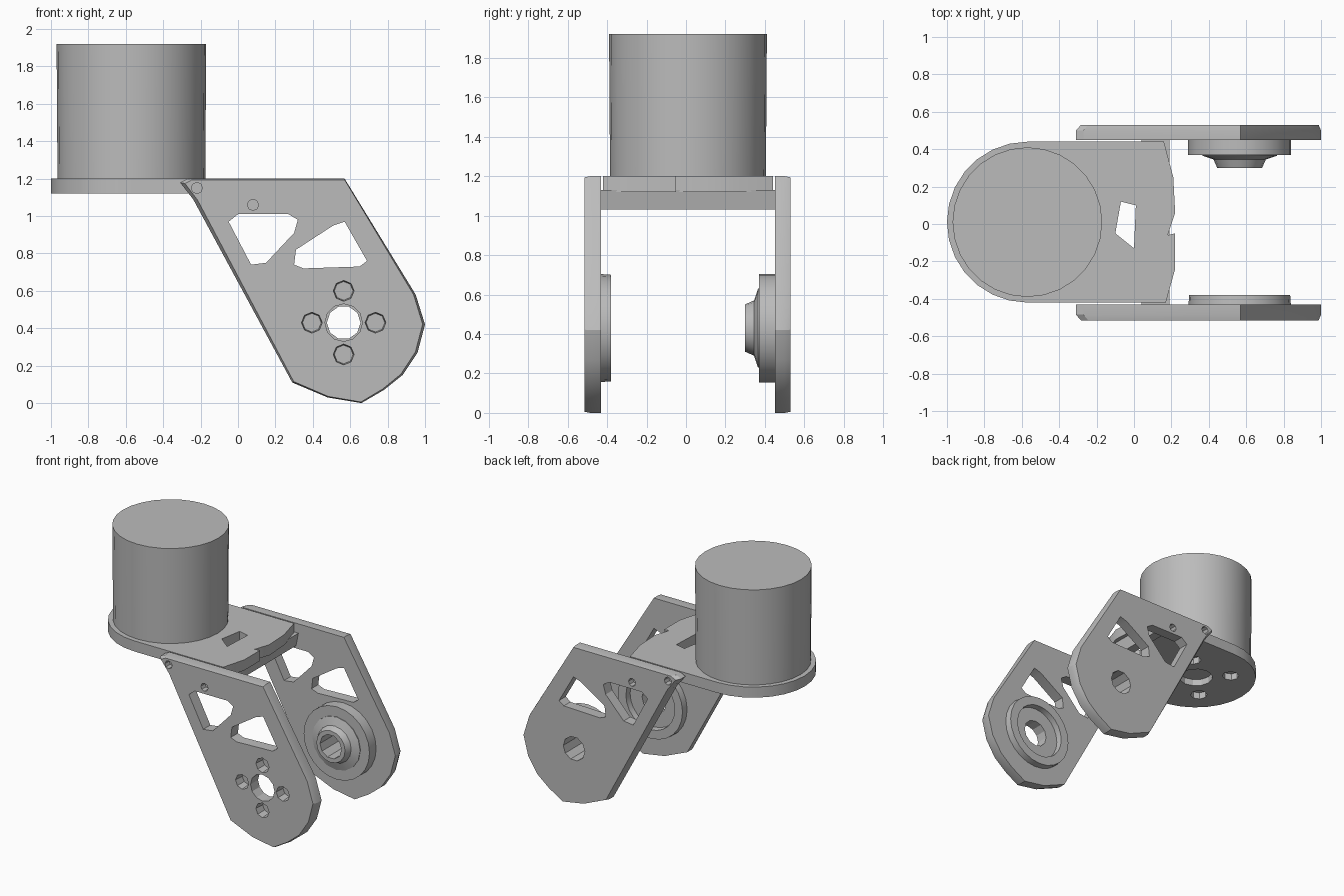
import bpy, bmesh, math
from mathutils import Vector

cube = bpy.data.objects.get("Cube")
if cube:
    bpy.data.objects.remove(cube, do_unlink=True)

grey = bpy.data.materials.new("plain grey")
grey.use_nodes = True
COLOR = (0.5, 0.5, 0.5, 1)
grey.diffuse_color = COLOR
grey.node_tree.nodes["Principled BSDF"].inputs["Base Color"].default_value = COLOR


def loft(name, rings):
    """Skin equal-sized rings of points and cap both ends."""
    bm = bmesh.new()
    loops = [[bm.verts.new(p) for p in ring] for ring in rings]
    n = len(loops[0])
    for low, high in zip(loops, loops[1:]):
        for i in range(n):
            j = (i + 1) % n
            bm.faces.new((low[i], low[j], high[j], high[i]))
    bm.faces.new(loops[0])
    bm.faces.new(loops[-1])
    bmesh.ops.recalc_face_normals(bm, faces=bm.faces)
    mesh = bpy.data.meshes.new(name)
    bm.to_mesh(mesh)
    bm.free()
    mesh.materials.append(grey)
    obj = bpy.data.objects.new(name, mesh)
    bpy.context.collection.objects.link(obj)
    return obj


def place(axis, u, v, d):
    return Vector((u, v, d)) if axis == "z" else Vector((u, d, v))


def prism(name, outline, a, b, axis):
    return loft(name, [[place(axis, u, v, d) for u, v in outline] for d in (a, b)])


def circle(u, v, r, n=24, start=0, sweep=math.tau):
    return [(u + r * math.cos(start + sweep * i / n),
             v + r * math.sin(start + sweep * i / n)) for i in range(n)]


def turned(name, u, v, profile, axis, n=24):
    """Round part from (radius, depth) pairs."""
    return loft(name, [[place(axis, p, q, d) for p, q in circle(u, v, r, n)]
                       for r, d in profile])


def select(obj):
    bpy.ops.object.select_all(action="DESELECT")
    obj.select_set(True)
    bpy.context.view_layer.objects.active = obj


def combine(obj, others, operation="DIFFERENCE"):
    """Apply each helper to the part, then remove the helper."""
    for other in others:
        select(obj)
        mod = obj.modifiers.new("cut", "BOOLEAN")
        mod.operation = operation
        mod.solver = "EXACT"
        mod.object = other
        bpy.ops.object.modifier_apply(modifier=mod.name)
        bpy.data.objects.remove(other, do_unlink=True)


def finish(obj):
    select(obj)
    bpy.ops.object.shade_smooth_by_angle(angle=math.radians(25))


MX, MY = -0.57, 0.01      # motor axis
PX, PZ = 0.565, 0.43      # pivot axis

# Motor can
finish(turned("motor", MX, MY, [(0.395, 1.19), (0.4, 1.92)], "z", 28))

# Mounting plate with rounded end, slot and notched edge
half = circle(MX, MY, 0.43, 14, math.pi / 2, math.pi) + [(MX, MY - 0.43)]
plate = prism("mounting_plate", half + [(0.17, -0.42), (0.22, -0.24), (0.22, -0.05),
              (0.18, -0.06), (0.22, 0.06), (0.21, 0.25), (0.16, 0.44)], 1.12, 1.2, "z")
cuts = [prism("slot", [(-0.1, -0.05), (0, -0.13), (0.01, 0.1), (-0.07, 0.12)], 1, 1.3, "z"),
        turned("shaft_recess", MX, MY, [(0.12, 1.1), (0.12, 1.17)], "z", 12)]
for u, v in circle(MX, MY, 0.25, 4, math.pi / 4):
    cuts.append(turned("screw_recess", u, v, [(0.06, 1.1), (0.06, 1.17)], "z", 8))
combine(plate, cuts)
finish(plate)

# Cross beam under the plate edge
finish(prism("cross_beam", [(0.04, 1.13), (0.1, 1.03), (0.17, 1.03), (0.19, 1.13)],
             -0.44, 0.46, "y"))

# Side arms
ARM = [(-0.31, 1.18), (-0.27, 1.2), (0.57, 1.2), (0.95, 0.58), (1, 0.42),
       (0.96, 0.27), (0.88, 0.15), (0.78, 0.07), (0.66, 0), (0.48, 0.03),
       (0.29, 0.11), (-0.24, 1.09)]
UPPER = [(-0.05, 0.97), (0, 1.01), (0.27, 1.01), (0.32, 0.98), (0.3, 0.91),
         (0.15, 0.75), (0.07, 0.74)]
LOWER = [(0.57, 0.97), (0.51, 0.95), (0.31, 0.82), (0.3, 0.74), (0.35, 0.72),
         (0.65, 0.73), (0.69, 0.76)]


def arm(name, inner, outer):
    side = math.copysign(1, outer)
    slim = [(PX + (x - PX) * 0.97, 0.6 + (z - 0.6) * 0.99) for x, z in ARM]
    layers = [(slim, outer), (ARM, outer - side * 0.03), (ARM, inner)]
    obj = loft(name, [[place("y", x, z, d) for x, z in outline]
                      for outline, d in layers])
    holes = [prism("window", w, inner - side * 0.1, outer + side * 0.1, "y")
             for w in (UPPER, LOWER)]
    for u, v in ((-0.22, 1.15), (0.08, 1.06)):
        holes.append(turned("pin_recess", u, v, [(0.03, outer - side * 0.05),
                                                 (0.03, outer + side * 0.05)], "y", 8))
    combine(obj, holes)
    return obj


# Front arm: inner ring, counterbore and four screw holes
front = arm("front_arm", -0.43, -0.515)
combine(front, [turned("ring", PX, PZ, [(0.275, -0.45), (0.27, -0.38)], "y")], "UNION")
holes = [turned("counterbore", PX, PZ, [(0.2, -0.425), (0.21, -0.3)], "y"),
         turned("bore", PX, PZ, [(0.1, -0.6), (0.1, -0.3)], "y", 12)]
for u, v in circle(PX, PZ, 0.17, 4):
    holes.append(turned("screw_hole", u, v, [(0.062, -0.6), (0.05, -0.44)], "y", 8))
combine(front, holes)
finish(front)

# Back arm: stepped pivot boss with a bore
back = arm("back_arm", 0.45, 0.53)
combine(back, [turned("boss", PX, PZ, [(0.275, 0.46), (0.275, 0.37)], "y"),
               turned("hub", PX, PZ, [(0.2, 0.38), (0.2, 0.365), (0.14, 0.345),
                                      (0.12, 0.3)], "y", 16)], "UNION")
combine(back, [turned("bore", PX, PZ, [(0.09, 0.2), (0.09, 0.6)], "y", 10)])
finish(back)
